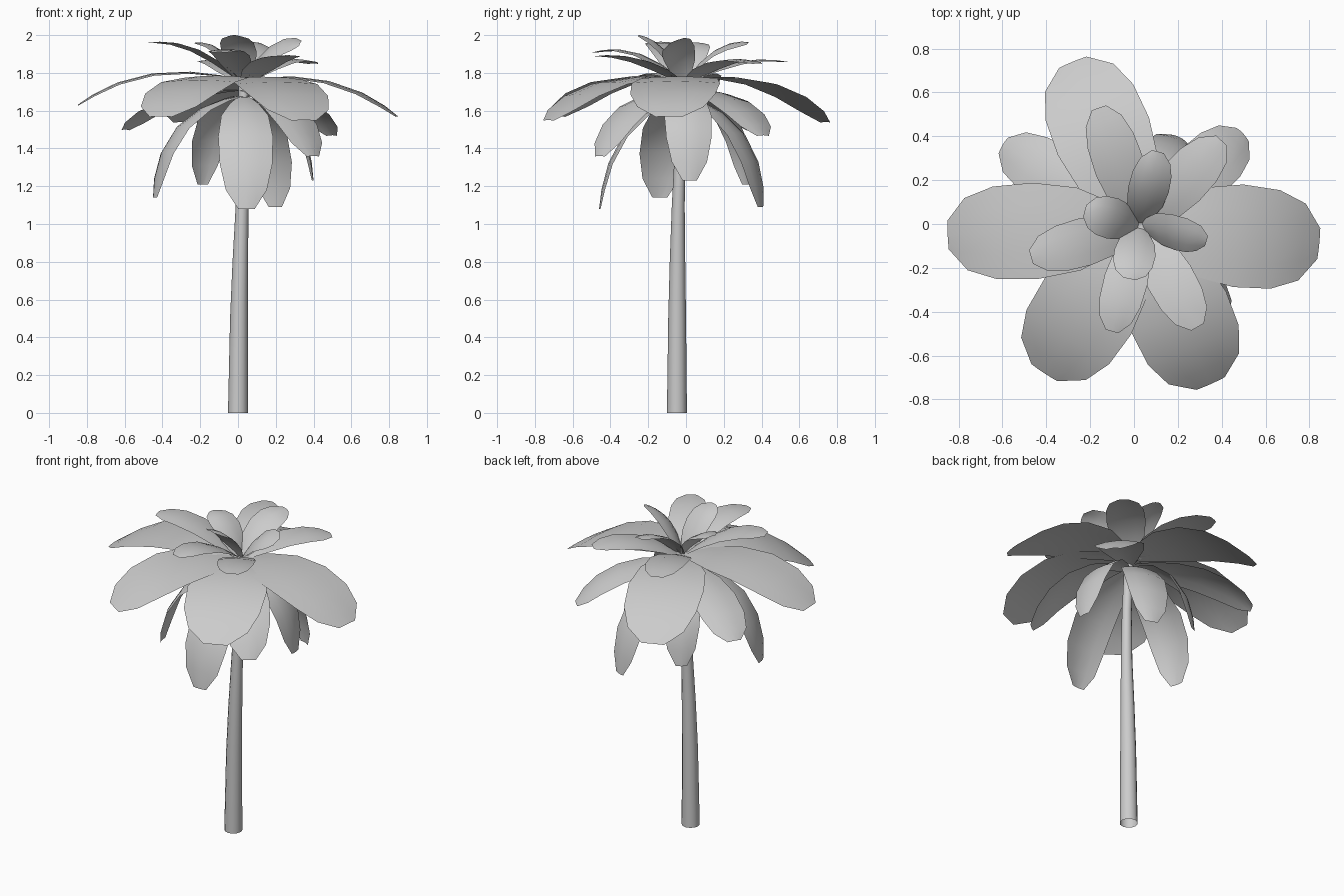
import bpy, math
from mathutils import Vector, Matrix

if "Cube" in bpy.data.objects:
    bpy.data.objects.remove(bpy.data.objects["Cube"])

HUB = Vector((0.03, -0.01, 0))


def make_object(name, verts, faces):
    me = bpy.data.meshes.new(name)
    me.from_pydata(verts, [], faces)
    me.update()
    ob = bpy.data.objects.new(name, me)
    bpy.context.collection.objects.link(ob)
    for p in me.polygons:
        p.use_smooth = True
    return ob


def grid_faces(rows, cols):
    return [(r * cols + c, r * cols + c + 1, (r + 1) * cols + c + 1, (r + 1) * cols + c)
            for r in range(rows - 1) for c in range(cols - 1)]


# Trunk: gently leaning tapered tube, ends hidden by ground and crown
rings = [(0, -0.048, 0, 0.053), (0.005, -0.047, 0.5, 0.047), (0.012, -0.045, 0.8, 0.041),
         (0.022, -0.041, 1.1, 0.034), (0.03, -0.03, 1.4, 0.029), (0.03, -0.01, 1.74, 0.027)]
N = 12
verts = [(x + r * math.cos(2 * math.pi * i / N), y + r * math.sin(2 * math.pi * i / N), z)
         for x, y, z, r in rings for i in range(N)]
faces = [(k * N + i, k * N + (i + 1) % N, (k + 1) * N + (i + 1) % N, (k + 1) * N + i)
         for k in range(len(rings) - 1) for i in range(N)]
make_object("trunk", verts, faces)

# Outline of every leaf: position along the spine, relative width
OUTLINE = [(0, .18), (.12, .52), (.28, .86), (.5, 1), (.72, .96), (.89, .75), (1, .3)]


def leaf(name, tip, width, base_z, ctrl_r, ctrl_z, roll=0, arch=0.02):
    """Curved sheet swept along a quadratic spine from the hub to the tip."""
    tip = Vector(tip)
    base = HUB + Vector((0, 0, base_z))
    out = Vector((tip.x - HUB.x, tip.y - HUB.y, 0))
    ctrl = HUB + out * ctrl_r + Vector((0, 0, ctrl_z))
    side0 = Vector((-out.y, out.x, 0)).normalized()
    verts = []
    for u, w in OUTLINE:
        p = base * (1 - u) ** 2 + ctrl * (2 * u * (1 - u)) + tip * u * u
        tan = ((ctrl - base) * (1 - u) + (tip - ctrl) * u).normalized()
        side = Matrix.Rotation(math.radians(roll), 3, tan) @ side0
        up = tan.cross(side)
        for s in (-1, -.5, 0, .5, 1):
            verts.append(p + side * (s * w * width / 2) - up * (arch * s * s * w))
    make_object(name, verts, grid_faces(len(OUTLINE), 5))


# Hanging leaves under the crown
for i, (tip, w) in enumerate([((.045, -.46, 1.08), .29), ((-.445, -.14, 1.14), .27),
                              ((-.19, .32, 1.21), .22), ((.2, .4, 1.09), .25),
                              ((.4, .02, 1.23), .25)]):
    leaf(f"hanging_leaf_{i}", tip, w, 1.68, .92, tip[2] + .49)

# Drooping leaves between the hanging ones and the large ring
for i, (tip, w) in enumerate([((.5, .41, 1.47), .28), ((-.6, .36, 1.5), .28),
                              ((.40, -.46, 1.36), .28)]):
    leaf(f"drooping_leaf_{i}", tip, w, 1.71, .68, 1.735)

# Large spreading leaves
for i, (tip, w, cz) in enumerate([((.845, -.09, 1.57), .47, 1.85), ((-.85, -.05, 1.63), .44, 1.90),
                                  ((-.28, .74, 1.54), .45, 1.85), ((-.41, -.68, 1.57), .47, 1.86),
                                  ((.35, -.73, 1.55), .47, 1.85)]):
    leaf(f"spreading_leaf_{i}", tip, w, 1.76, .6, cz, 0, .012)

# Upper leaves
for i, (tip, w, cz) in enumerate([((-.16, .53, 1.86), .23, 1.91), ((.4, .38, 1.85), .23, 1.93),
                                  ((-.47, -.15, 1.96), .22, 2.0), ((.29, -.47, 1.89), .22, 1.92),
                                  ((-.1, -.49, 1.91), .20, 1.98)]):
    leaf(f"upper_leaf_{i}", tip, w, 1.74, .5, cz, 0, .01)

# Upright inner leaves
for i, (tip, w, roll) in enumerate([((.11, .33, 1.96), .19, 12), ((-.225, .06, 1.96), .19, 0),
                                    ((.33, -.08, 1.96), .18, 30), ((-.02, -.25, 2.0), .19, 0)]):
    leaf(f"inner_leaf_{i}", tip, w, 1.74, .42, 1.98, roll, .015)
